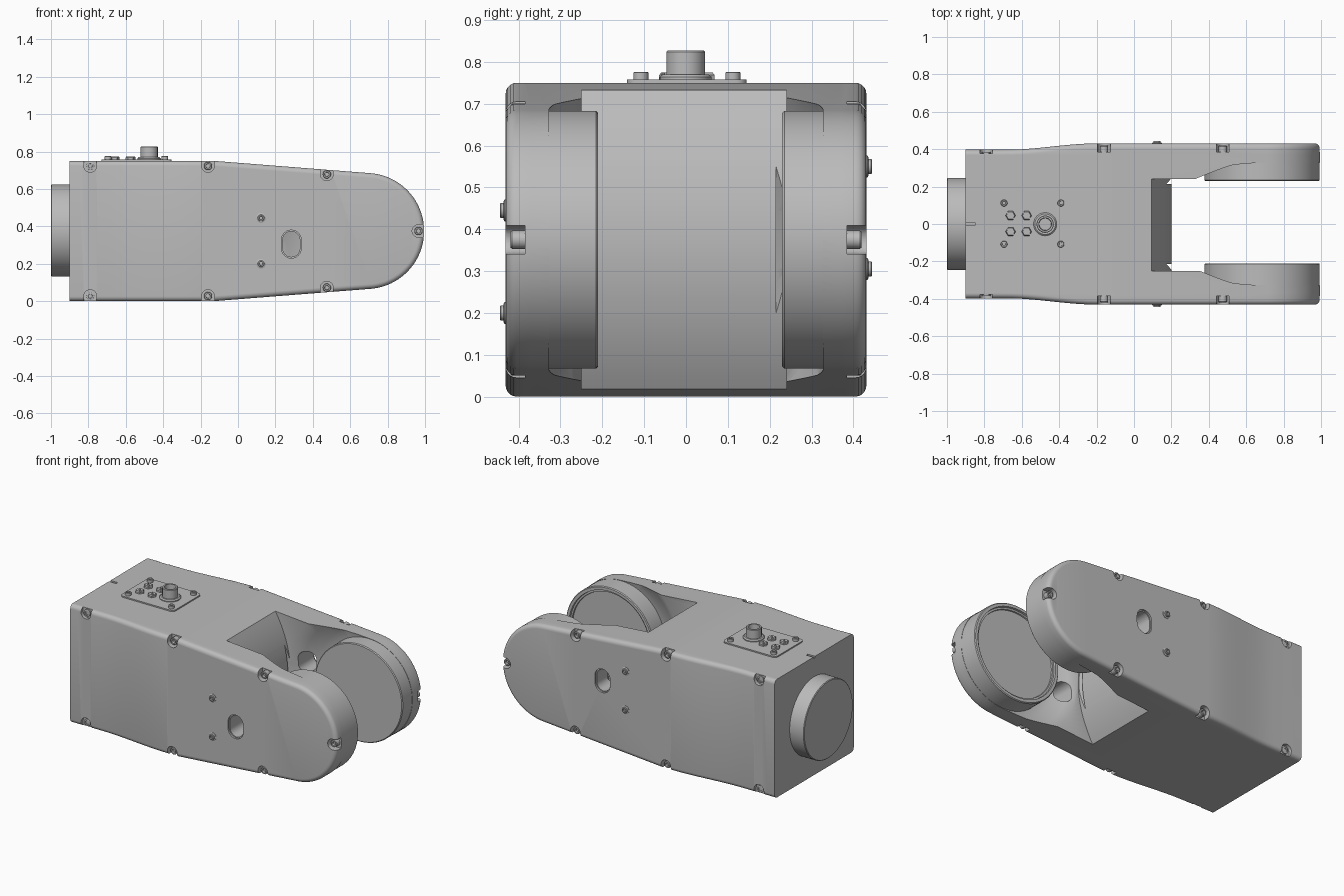
import bpy, bmesh, math
from math import sin, cos, pi, radians
from mathutils import Matrix, Vector

if "Cube" in bpy.data.objects:
    bpy.data.objects.remove(bpy.data.objects["Cube"])

MID = 0.375            # height of the long axis
PIVOT = (0.685, MID)   # joint axis in x, z
R = 0.31               # joint radius

grey = bpy.data.materials.new("machined grey")
grey.use_nodes = True
grey.diffuse_color = (0.5, 0.5, 0.5, 1)
grey.node_tree.nodes["Principled BSDF"].inputs["Base Color"].default_value = (0.5, 0.5, 0.5, 1)


def finish(name, bm):
    bmesh.ops.recalc_face_normals(bm, faces=bm.faces)
    mesh = bpy.data.meshes.new(name)
    bm.to_mesh(mesh)
    bm.free()
    mesh.materials.append(grey)
    obj = bpy.data.objects.new(name, mesh)
    bpy.context.collection.objects.link(obj)
    smooth(obj)
    return obj


def smooth(obj):
    obj.data.shade_smooth()
    obj.data.set_sharp_from_angle(angle=radians(32))


def cut(obj, cutter):
    """Subtract the cutter, bake the result and drop the cutter."""
    cutter.hide_render = True
    mod = obj.modifiers.new("cut", "BOOLEAN")
    mod.operation, mod.solver, mod.object = "DIFFERENCE", "EXACT", cutter
    bpy.context.view_layer.update()
    graph = bpy.context.evaluated_depsgraph_get()
    mesh = bpy.data.meshes.new_from_object(obj.evaluated_get(graph))
    obj.modifiers.clear()
    obj.data = mesh
    bpy.data.objects.remove(cutter)
    smooth(obj)


def prism(name, points, y0, y1):
    """Extrude an x, z outline along y."""
    bm = bmesh.new()
    face = bm.faces.new([bm.verts.new((x, y0, z)) for x, z in points])
    new = bmesh.ops.extrude_face_region(bm, geom=[face])["geom"]
    verts = [v for v in new if isinstance(v, bmesh.types.BMVert)]
    bmesh.ops.translate(bm, verts=verts, vec=(0, y1 - y0, 0))
    return finish(name, bm)


def pill(x, z, r, length, angle):
    """Stadium outline that starts at x, z and runs along the angle."""
    pts = []
    for end in (0, 1):
        for i in range(13):
            a = angle + pi / 2 + pi * i / 12 + pi * end
            pts.append((x + end * length * cos(angle) + r * cos(a),
                        z + end * length * sin(angle) + r * sin(a)))
    return pts


def lathe(name, profile, origin, axis, sides=32):
    """Revolve (radius, distance) points about an axis and cap both ends."""
    bm = bmesh.new()
    turn = Matrix.Translation(origin) @ Vector(axis).to_track_quat("Z", "Y").to_matrix().to_4x4()
    rings = [[bm.verts.new(turn @ Vector((r * cos(2 * pi * i / sides), r * sin(2 * pi * i / sides), t)))
              for i in range(sides)] for r, t in profile]
    for a, b in zip(rings, rings[1:]):
        for i in range(sides):
            j = (i + 1) % sides
            bm.faces.new((a[i], a[j], b[j], b[i]))
    bm.faces.new(rings[0])
    bm.faces.new(rings[-1])
    return finish(name, bm)


def bolt(name, r, height, origin, axis):
    """Round head with a socket."""
    return lathe(name, [(r, 0), (r, height * 0.9), (r * 0.88, height), (r * 0.55, height),
                        (r * 0.5, height * 0.6)], origin, axis, 20)


# Upper half of the side outline: x, half height, outward normal
tilt = radians(4.5)
half = [(-0.9 + 0.05 * i, MID, 0, 1) for i in range(15)]
half += [(-0.13, MID, sin(tilt / 2), cos(tilt / 2))]
for i in range(25):
    a = (pi / 2 - tilt) * (1 - i / 24)
    half.append((PIVOT[0] + R * cos(a), R * sin(a), cos(a), sin(a)))


def shell(name, rings):
    """Loft the outline through rings of (y as a function of x, inset)."""
    bm = bmesh.new()
    loops = []
    for y, d in rings:
        up, down = [], []
        for x, h, nx, nz in half:
            px, pz = x - nx * d, h - nz * d
            up.append(bm.verts.new((px, y(x), MID + pz)))
            down.append(up[-1] if h < 1e-6 else bm.verts.new((px, y(x), MID - pz)))
        loops.append((up, down))
    for (u0, d0), (u1, d1) in zip(loops, loops[1:]):
        ring0, ring1 = u0 + d0[-2::-1], u1 + d1[-2::-1]
        for i in range(len(ring0)):
            bm.faces.new((ring0[i - 1], ring0[i], ring1[i], ring1[i - 1]))
    for up, down in (loops[0], loops[-1]):
        for i in range(len(up) - 1):
            corners = [up[i], up[i + 1], down[i + 1], down[i]]
            bm.faces.new(list(dict.fromkeys(corners)))
    return finish(name, bm)


def outer(x):
    """Cover face distance from the centre plane, swelling toward the fork."""
    t = min(max((x + 0.68) / 0.48, 0), 1)
    return 0.397 + 0.034 * t * t * (3 - 2 * t)


# Main body with the fork opening, whose end wall bulges outward
body = shell("body", [(lambda x: -0.37, 0), (lambda x: 0.37, 0)])
wall = []
for i in range(25):
    z = -0.06 + 0.87 * i / 24
    wall.append((0.2 - 0.11 * ((z - MID) / 0.365) ** 2, z))
cut(body, prism("fork_cutter", wall + [(1.2, 0.81), (1.2, -0.06)], -0.25, 0.24))

# Conical hollow around each joint boss
for s in (-1, 1):
    cut(body, lathe("hollow_cutter", [(0.54, 0.215), (0.43, 0.275), (0.36, 0.315), (0.3, 0.33)],
                    (PIVOT[0], 0, MID), (0, s, 0), 96))

# Small key slot at the rear of the top
cut(body, prism("key_cutter", [(-0.95, 0.74), (-0.85, 0.74), (-0.85, 0.8), (-0.95, 0.8)], -0.008, 0.008))

# Joint bosses: plain on the left, rimmed on the right
lathe("left_boss", [(R - 0.002, 0.36), (R - 0.002, 0.235), (R - 0.007, 0.23)],
      (PIVOT[0], 0, MID), (0, 1, 0), 96)
lathe("right_boss", [(R - 0.002, 0.36), (R - 0.002, 0.215), (R - 0.007, 0.21), (0.285, 0.21),
                     (0.283, 0.222), (0.272, 0.222), (0.27, 0.23)],
      (PIVOT[0], 0, MID), (0, -1, 0), 96)

# Side covers with rounded rims, bolt notches and cable openings
ROUND = 0.026
for s, side in ((-1, "right"), (1, "left")):
    rings = [(lambda x, s=s: s * 0.37, 0)]
    for i in range(6):
        a = pi / 2 * i / 5
        rings.append((lambda x, s=s, a=a: s * (outer(x) - ROUND + ROUND * sin(a)), ROUND * (1 - cos(a))))
    cover = shell(side + "_cover", rings)

    # Notches along the top, bottom and tip: x, z, outward angle
    notches = [(0.965, MID, 0)]
    for x, h in ((-0.79, 0.348), (-0.16, 0.348), (0.475, 0.303)):
        notches += [(x, MID + h, pi / 2), (x, MID - h, -pi / 2)]
    for x, z, angle in notches:
        floor = max(outer(x) - 0.046, 0.376)
        cut(cover, prism("notch_cutter", pill(x, z, 0.034, 0.1, angle), s * floor, s * 0.5))
        bolt(side + "_cover_bolt", 0.022, outer(x) - floor - 0.012, (x, s * floor, z), (0, s, 0))

    # Cable opening through cover and arm, flared at the surface
    low = MID + s * 0.07 - 0.022
    for part in (cover, body):
        cut(part, prism("cable_cutter", pill(0.285, low, 0.046, 0.044, pi / 2), s * 0.2, s * 0.5))
    cut(cover, prism("flare_cutter", pill(0.285, low, 0.053, 0.044, pi / 2), s * 0.42, s * 0.5))

    # Pair of protruding cover screws
    for dz in (0.07, -0.175):
        z = MID - dz * -1 if s < 0 else MID - dz
        lathe(side + "_screw_collar", [(0.026, 0.42), (0.026, 0.434), (0.022, 0.436)],
              (0.123, 0, z), (0, s, 0), 24)
        bolt(side + "_cover_screw", 0.018, 0.025, (0.123, s * 0.42, z), (0, s, 0))

# Rear drive flange
lathe("rear_flange", [(0.246, 0.88), (0.246, 0.996), (0.242, 1.0)], (0, 0, 0.378), (-1, 0, 0), 96)

# Connector plate with rounded corners
PX, PY = -0.543, 0.002
bm = bmesh.new()
bmesh.ops.create_cube(bm, size=1, matrix=Matrix.Translation((PX, PY, 0.752)) @ Matrix.Diagonal((0.376, 0.286, 0.012, 1)))
corners = [e for e in bm.edges if abs(e.verts[0].co.z - e.verts[1].co.z) > 0.005]
bmesh.ops.bevel(bm, geom=corners, offset=0.025, segments=5, affect="EDGES", profile=0.5)
finish("connector_plate", bm)

for sx in (-1, 1):
    for sy in (-1, 1):
        bolt("plate_bolt", 0.018, 0.02, (PX + sx * 0.152, PY + sy * 0.11, 0.756), (0, 0, 1))
        # Slotted plugs
        px, py = -0.617 + sx * 0.043, PY + sy * 0.043
        plug = lathe("slotted_plug", [(0.027, 0), (0.027, 0.012), (0.022, 0.018)], (px, py, 0.756), (0, 0, 1), 6)
        slot = prism("slot_cutter", [(-0.04, 0.01), (0.04, 0.01), (0.04, 0.03), (-0.04, 0.03)], -0.004, 0.004)
        slot.matrix_world = Matrix.Translation((px, py, 0.756)) @ Matrix.Rotation(-0.7, 4, "Z")
        cut(plug, slot)

# Round socket connector
lathe("socket", [(0.062, 0), (0.062, 0.008), (0.055, 0.014), (0.046, 0.014), (0.046, 0.068),
                 (0.043, 0.071), (0.034, 0.071), (0.032, 0.03)], (-0.475, PY - 0.003, 0.756), (0, 0, 1), 40)
